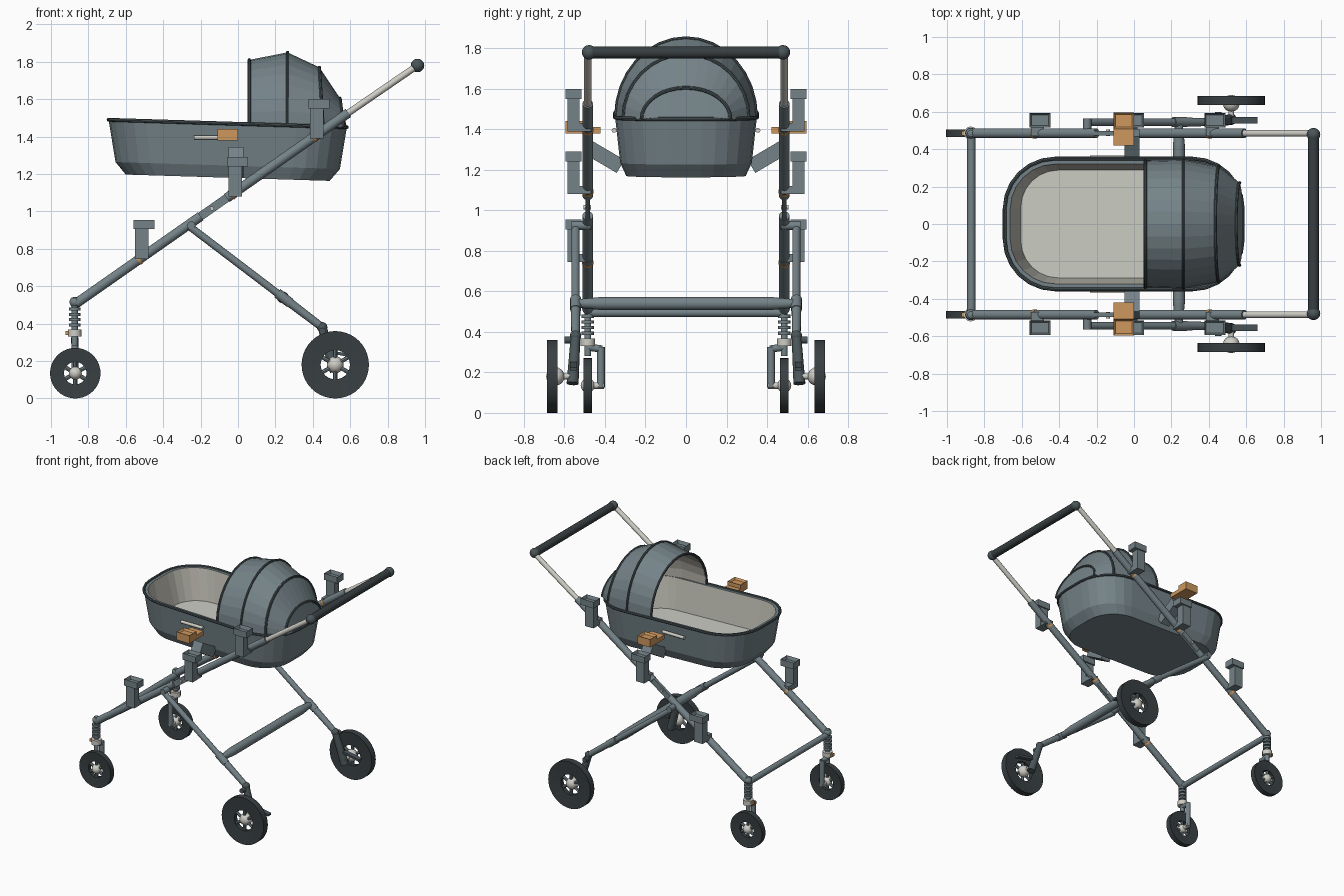
import bpy, bmesh, math
from mathutils import Matrix, Vector, Euler

if "Cube" in bpy.data.objects:
    bpy.data.objects.remove(bpy.data.objects["Cube"], do_unlink=True)


def material(name, rgb):
    m = bpy.data.materials.new(name)
    m.use_nodes = True
    m.diffuse_color = (*rgb, 1)
    m.node_tree.nodes["Principled BSDF"].inputs["Base Color"].default_value = (*rgb, 1)
    return m


GREY = material("slate grey", (0.175, 0.225, 0.245))
TRIM = material("dark trim", (0.07, 0.092, 0.1))
RUBBER = material("black rubber", (0.04, 0.05, 0.054))
LINING = material("beige lining", (0.54, 0.53, 0.47))
MATTRESS = material("pale mattress", (0.6, 0.61, 0.55))
METAL = material("light metal", (0.62, 0.61, 0.56))
ORANGE = material("orange plastic", (0.61, 0.31, 0.11))
smooth_parts = []


def finish(bm, name, *mats, smooth=False):
    me = bpy.data.meshes.new(name)
    bm.to_mesh(me)
    bm.free()
    for m in mats:
        me.materials.append(m)
    ob = bpy.data.objects.new(name, me)
    bpy.context.collection.objects.link(ob)
    if smooth:
        smooth_parts.append(ob)
    return ob


def rod(name, a, b, r, mat, r2=None, seg=16):
    a, b = Vector(a), Vector(b)
    d = b - a
    bm = bmesh.new()
    mat4 = Matrix.Translation((a + b) / 2) @ d.to_track_quat("Z", "Y").to_matrix().to_4x4()
    bmesh.ops.create_cone(bm, cap_ends=True, segments=seg, radius1=r,
                          radius2=r if r2 is None else r2, depth=d.length, matrix=mat4)
    return finish(bm, name, mat, smooth=True)


def ball(name, c, r, mat):
    bm = bmesh.new()
    bmesh.ops.create_uvsphere(bm, u_segments=16, v_segments=10, radius=r,
                              matrix=Matrix.Translation(c))
    return finish(bm, name, mat, smooth=True)


def box(name, c, size, mat, rot=(0, 0, 0), recess=0):
    bm = bmesh.new()
    bmesh.ops.create_cube(bm, size=1, matrix=Matrix.Diagonal((*size, 1)))
    if recess:
        bm.normal_update()
        top = max(bm.faces, key=lambda f: f.calc_center_median().z)
        bmesh.ops.inset_region(bm, faces=[top], thickness=0.014)
        for v in top.verts:
            v.co.z -= recess
    bm.transform(Matrix.Translation(c) @ Euler(rot).to_matrix().to_4x4())
    return finish(bm, name, mat)


def skin(rings, closed_rings=True, loop=False):
    """Bridge successive rings of points with quads."""
    bm = bmesh.new()
    vs = [[bm.verts.new(p) for p in ring] for ring in rings]
    n, k = len(vs), len(vs[0])
    for i in range(n if loop else n - 1):
        for j in range(k if closed_rings else k - 1):
            p, q = vs[i], vs[(i + 1) % n]
            bm.faces.new((p[j], p[(j + 1) % k], q[(j + 1) % k], q[j]))
    return bm, vs


def piping(name, pts, r, mat, cyclic=False):
    cu = bpy.data.curves.new(name, "CURVE")
    cu.dimensions = "3D"
    cu.bevel_depth = r
    cu.bevel_resolution = 2
    cu.use_fill_caps = True
    sp = cu.splines.new("POLY")
    sp.points.add(len(pts) - 1)
    for p, co in zip(sp.points, pts):
        p.co = (*co, 1)
    sp.use_cyclic_u = cyclic
    cu.materials.append(mat)
    ob = bpy.data.objects.new(name, cu)
    bpy.context.collection.objects.link(ob)
    bpy.ops.object.select_all(action="DESELECT")
    ob.select_set(True)
    bpy.context.view_layer.objects.active = ob
    bpy.ops.object.convert(target="MESH")
    smooth_parts.append(bpy.context.view_layer.objects.active)


# Carrycot: rounded rectangles lofted up the outside, over the lip and down the lining
CX, RIM = -0.055, 1.47


def tilt(x, z):
    return z - 0.031 * (x - CX)


def cot_ring(hx, hy, r, z, n=6):
    pts = []
    for q, (sx, sy) in enumerate(((1, 1), (-1, 1), (-1, -1), (1, -1))):
        for i in range(n + 1):
            a = math.pi / 2 * (q + i / n)
            x = CX + sx * (hx - r) + r * math.cos(a)
            pts.append((x, sy * (hy - r) + r * math.sin(a), tilt(x, z)))
    return pts


rim_ring = cot_ring(0.637, 0.35, 0.27, RIM)
bm, vs = skin([cot_ring(0.545, 0.295, 0.22, 1.18), cot_ring(0.6, 0.325, 0.25, 1.245), rim_ring,
               cot_ring(0.607, 0.32, 0.24, RIM), cot_ring(0.55, 0.288, 0.2, 1.235)])
bm.faces.new(vs[0][::-1])
inside = set(vs[3]) | set(vs[4])
for f in bm.faces:
    if all(v in inside for v in f.verts):
        f.material_index = 1
bm.faces.new(vs[-1]).material_index = 2
finish(bm, "carrycot", GREY, LINING, MATTRESS)
piping("carrycot_rim", rim_ring, 0.01, TRIM, cyclic=True)


# Hood: arched sections as (top x, base x, half width, top z)
def arch(xt, xb, w, zt, n=16):
    base = tilt(xb, RIM)
    return [(xb + (xt - xb) * math.sin(a), w * math.cos(a), base + (zt - base) * math.sin(a))
            for a in (math.pi * i / n for i in range(n + 1))]


ribs = [arch(0.06, 0.06, 0.34, 1.81), arch(0.265, 0.265, 0.346, 1.85),
        arch(0.435, 0.455, 0.31, 1.77), arch(0.545, 0.565, 0.22, 1.605)]
bm, vs = skin(ribs + [arch(0.58, 0.57, 0.2, 1.46)], closed_rings=False)
hood = finish(bm, "hood", GREY, LINING)
shell = hood.modifiers.new("shell", "SOLIDIFY")
shell.thickness, shell.offset, shell.material_offset = 0.012, -1, 1
for pts in ribs:
    piping("hood_rib", pts, 0.009, TRIM)


# Wheels: ring tyre, spokes and round hub turned about y
def wheel(name, x, y, r, inner, half, hub_y):
    prof = [(r, -half), (r, half), (inner, half * 0.7), (inner, -half * 0.7)]
    n = 40
    rings = [[(x + p * math.cos(t), y + w, r + p * math.sin(t)) for p, w in prof]
             for t in (2 * math.pi * i / n for i in range(n))]
    bm, _ = skin(rings, loop=True)
    bmesh.ops.recalc_face_normals(bm, faces=bm.faces)
    finish(bm, name + "_tyre", RUBBER, smooth=True)
    for i in range(6):
        t = math.pi * (i + 0.5) / 3
        tip = (x + inner * 1.05 * math.cos(t), y, r + inner * 1.05 * math.sin(t))
        rod(name + "_spoke", (x, y, r), tip, 0.011, GREY, seg=8)
    ball(name + "_hub", (x, hub_y, r), inner * 0.58, METAL)


def tube_z(x):
    return 0.513 + 0.7 * (x + 0.858)


def leg_z(x):
    return 0.92 - 0.76 * (x + 0.26)


Y, YL = 0.485, 0.545  # main tube and rear leg offsets
for s, side in ((-1, "near"), (1, "far")):
    def at(x, z, y=Y):
        return (x, s * y, z)

    def on_tube(x):
        return at(x, tube_z(x))

    def on_leg(x):
        return at(x, leg_z(x), YL)

    # Main slanted tube with its flat hinge link and sliding handle tube
    rod(side + "_lower_tube", on_tube(-0.865), on_tube(-0.2), 0.026, GREY)
    rod(side + "_upper_tube", on_tube(-0.06), on_tube(0.59), 0.026, GREY)
    box(side + "_hinge_link", on_tube(-0.13), (0.24, 0.022, 0.045), GREY,
        (0, -math.atan(0.7), 0))
    rod(side + "_hinge_pin", at(-0.14, tube_z(-0.14), 0.47), at(-0.14, tube_z(-0.14), 0.505),
        0.011, METAL)
    rod(side + "_handle_tube", on_tube(0.58), at(0.96, 1.78), 0.018, METAL)
    ball(side + "_handle_cap", at(0.96, 1.78, 0.478), 0.036, TRIM)

    # Rear leg, pivot and coupling
    rod(side + "_rear_leg", on_leg(-0.26), on_leg(0.25), 0.02, GREY)
    rod(side + "_lower_rear_leg", on_leg(0.25), on_leg(0.45), 0.024, GREY, 0.021)
    rod(side + "_leg_sleeve", on_leg(0.21), on_leg(0.28), 0.027, GREY)
    rod(side + "_leg_pivot", at(-0.25, 0.925, 0.47), at(-0.25, 0.925, 0.565), 0.022, GREY)

    # Rear wheel mount and brake pedal
    ball(side + "_leg_foot", on_leg(0.45), 0.028, TRIM)
    rod(side + "_rear_arm", on_leg(0.45), at(0.52, 0.145, 0.56), 0.024, TRIM, 0.03)
    rod(side + "_rear_axle", at(0.52, 0.18, 0.54), at(0.52, 0.18, 0.65), 0.014, METAL)
    box(side + "_brake_pedal", at(0.59, 0.23, 0.555), (0.14, 0.035, 0.016), TRIM, (0, 0.2, 0))
    rod(side + "_brake_knob", at(0.45, 0.36, 0.545), at(0.45, 0.36, 0.6), 0.018, TRIM)
    wheel(side + "_rear_wheel", 0.52, s * 0.66, 0.18, 0.078, 0.025, s * 0.645)

    # Sprung front caster
    fx = -0.873
    ball(side + "_front_joint", at(fx, 0.515), 0.028, GREY)
    rod(side + "_caster_post", at(fx, 0.28), at(fx, 0.54), 0.017, GREY)
    for i in range(4):
        z = 0.385 + 0.028 * i
        rod(side + "_spring_coil", at(fx, z), at(fx, z + 0.016), 0.03, GREY)
    rod(side + "_caster_cup", at(fx, 0.33), at(fx, 0.368), 0.036, METAL)
    box(side + "_caster_lock", at(-0.907, 0.35), (0.028, 0.025, 0.022), ORANGE)
    rod(side + "_caster_bridge", at(fx, 0.325), at(fx, 0.315, 0.415), 0.018, GREY)
    rod(side + "_caster_arm", at(fx, 0.325, 0.42), at(-0.87, 0.125, 0.42), 0.019, GREY)
    rod(side + "_front_axle", at(-0.87, 0.135, 0.405), at(-0.87, 0.135, 0.51), 0.016, METAL)
    wheel(side + "_front_wheel", -0.87, s * Y, 0.135, 0.06, 0.021, s * Y)

    # Seat adapters clipped on the tube
    for x, base in ((-0.515, 0.745), (-0.015, 1.08), (0.42, 1.39)):
        box(side + "_adapter_body", at(x, base + 0.085, 0.555), (0.072, 0.058, 0.17), GREY)
        box(side + "_adapter_cup", at(x + 0.012, base + 0.185, 0.555), (0.112, 0.078, 0.05),
            GREY, recess=0.025)
        box(side + "_adapter_clip", at(x, base + 0.02, 0.51), (0.07, 0.08, 0.04), GREY)
        rod(side + "_adapter_collar", on_tube(x - 0.022), on_tube(x - 0.009), 0.0285, ORANGE)

    # Carrycot support, latch and release bar
    box(side + "_cot_support", at(-0.01, 1.265, 0.405), (0.08, 0.19, 0.075), GREY,
        (s * 0.53, 0, 0))
    box(side + "_cot_latch", at(-0.055, 1.395, 0.508), (0.11, 0.174, 0.032), ORANGE)
    box(side + "_cot_latch_block", at(-0.055, 1.425, 0.552), (0.11, 0.086, 0.032), ORANGE,
        recess=0.015)
    rod(side + "_release_bar", at(-0.235, 1.395, 0.355), at(-0.05, 1.395, 0.355), 0.012, METAL)

    # Tapered end of the rear cross bar
    rod(side + "_cross_bar_end", at(0.24, 0.54, 0.42), at(0.24, 0.54, YL), 0.032, GREY, 0.02)

# Bars joining the two sides
rod("handle_bar", (0.96, -Y, 1.78), (0.96, Y, 1.78), 0.03, RUBBER)
rod("rear_cross_bar", (0.24, -0.42, 0.54), (0.24, 0.42, 0.54), 0.032, GREY)
rod("front_cross_bar", (-0.87, -Y, 0.495), (-0.87, Y, 0.495), 0.022, GREY)

# Smooth the round parts, keeping their rims sharp
bpy.ops.object.select_all(action="DESELECT")
for ob in smooth_parts:
    ob.select_set(True)
bpy.context.view_layer.objects.active = smooth_parts[0]
bpy.ops.object.shade_smooth_by_angle(angle=math.radians(35))
